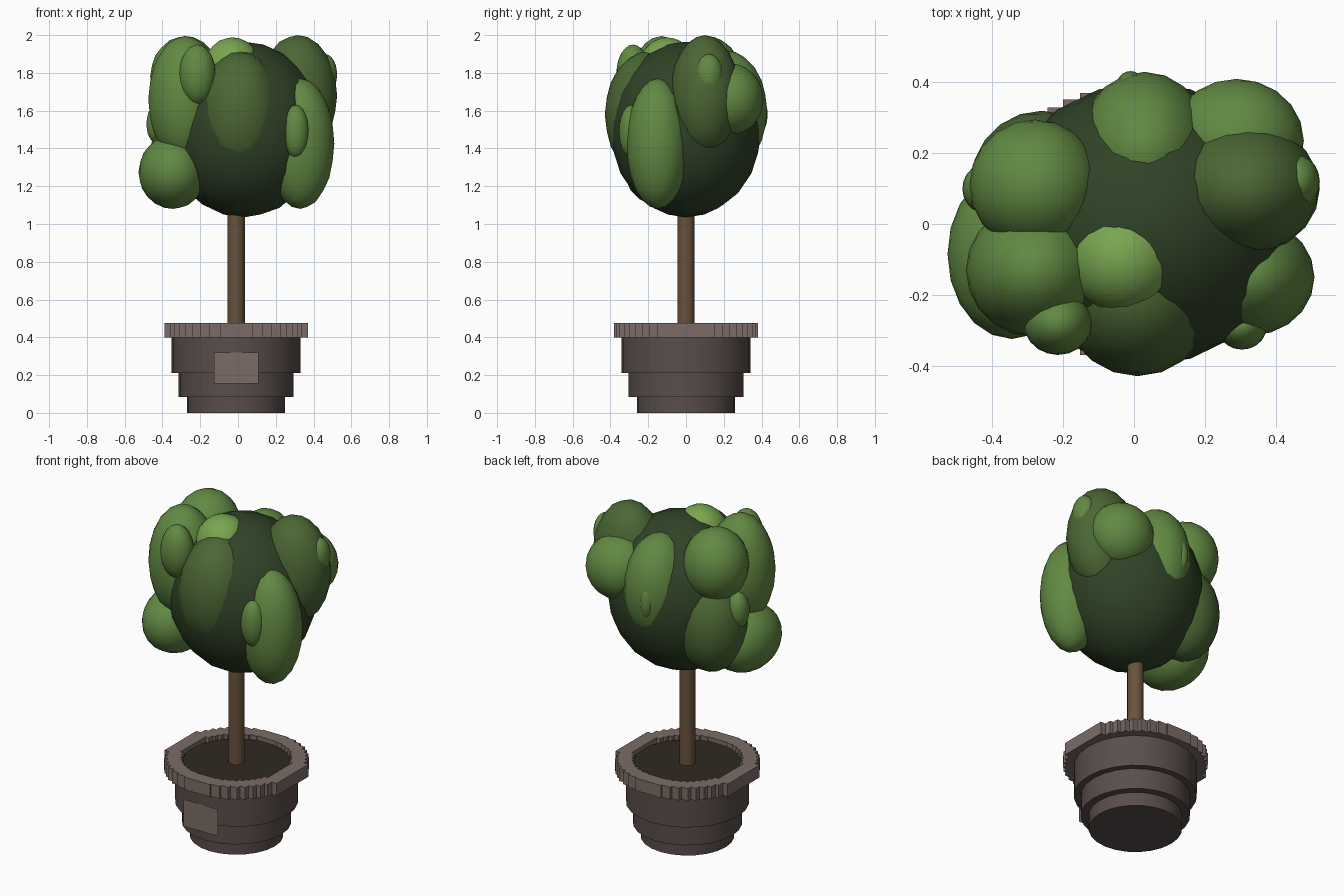
import bpy, bmesh, math

if "Cube" in bpy.data.objects:
    bpy.data.objects.remove(bpy.data.objects["Cube"])

CX = -0.01  # pot and trunk axis


def material(name, rgb):
    m = bpy.data.materials.new(name)
    m.diffuse_color = (*rgb, 1)
    m.use_nodes = True
    m.node_tree.nodes["Principled BSDF"].inputs["Base Color"].default_value = m.diffuse_color
    return m


CLAY = material("clay", (0.10, 0.075, 0.068))
RIM = material("rim_clay", (0.20, 0.15, 0.135))
SOIL = material("soil", (0.03, 0.022, 0.016))
BARK = material("bark", (0.14, 0.085, 0.045))
DEEP = material("leaf_deep", (0.03, 0.055, 0.02))
DARK = material("leaf_dark", (0.07, 0.135, 0.035))
MID = material("leaf_mid", (0.12, 0.25, 0.055))
BRIGHT = material("leaf_bright", (0.19, 0.38, 0.08))


def cylinder(name, r, z0, z1, mat, sides):
    bpy.ops.mesh.primitive_cylinder_add(vertices=sides, radius=r, depth=z1 - z0,
                                        location=(CX, 0, (z0 + z1) / 2))
    o = bpy.context.object
    o.name = name
    o.data.materials.append(mat)
    bpy.ops.object.shade_smooth_by_angle(angle=math.radians(35))


def blob(name, loc, radii, mat):
    bpy.ops.mesh.primitive_ico_sphere_add(subdivisions=3, radius=1, location=loc)
    o = bpy.context.object
    o.name = name
    o.scale = radii
    bpy.ops.object.transform_apply(location=False, rotation=False, scale=True)
    o.data.materials.append(mat)
    bpy.ops.object.shade_smooth()


def mesh_object(name, bm, mat):
    me = bpy.data.meshes.new(name)
    bmesh.ops.recalc_face_normals(bm, faces=bm.faces)
    bm.to_mesh(me)
    bm.free()
    me.materials.append(mat)
    o = bpy.data.objects.new(name, me)
    bpy.context.collection.objects.link(o)


# Stepped pot
cylinder("pot_base", 0.26, 0, 0.083, CLAY, 24)
cylinder("pot_middle", 0.304, 0.083, 0.21, CLAY, 24)
cylinder("pot_upper", 0.342, 0.21, 0.40, CLAY, 24)
cylinder("soil", 0.30, 0.40, 0.45, SOIL, 24)
cylinder("trunk", 0.046, 0.44, 1.25, BARK, 16)


# Rim: ring with a stair-stepped outline
def stair_outline():
    angles = [math.radians(a) for a in (0, 24, 31, 38, 45, 52, 60, 68, 77)]
    quad = []
    for i in range(len(angles) - 1):
        x, y = math.cos(angles[i]), math.sin(angles[i + 1])
        quad += [(x, y), (math.cos(angles[i + 1]), y)]
    quad[-1:] = [(math.cos(angles[-1]), quad[-1][1]), (math.cos(angles[-1]), 1)]
    top = quad + [(-x, y) for x, y in reversed(quad)]
    return top + [(-x, -y) for x, y in top]


bm = bmesh.new()
outline = stair_outline()
rings = [[bm.verts.new((CX + x * r, y * r, z)) for x, y in outline]
         for r, z in ((0.38, 0.40), (0.38, 0.476), (0.295, 0.476), (0.295, 0.40))]
n = len(outline)
for k in range(4):
    a, b = rings[k], rings[(k + 1) % 4]
    for i in range(n):
        j = (i + 1) % n
        bm.faces.new((a[i], a[j], b[j], b[i]))
mesh_object("pot_rim", bm, RIM)

# Flat blank label on the front
bm = bmesh.new()
bm.faces.new([bm.verts.new((CX + x, -0.346, z)) for x, z in
              ((-0.118, 0.155), (0.118, 0.155), (0.118, 0.32), (-0.118, 0.32))])
me_label = mesh_object("pot_label", bm, RIM)

# Crown: dark core with overlapping leaf clumps
CLUMPS = [
    ("crown_core", (0.03, 0, 1.5), (0.42, 0.40, 0.465), DEEP),
    ("clump_front", (0.01, -0.2, 1.58), (0.22, 0.23, 0.335), DARK),
    ("clump_left_front", (-0.28, -0.13, 1.66), (0.195, 0.19, 0.335), MID),
    ("clump_left_top", (-0.28, 0.11, 1.78), (0.185, 0.185, 0.215), MID),
    ("clump_left_low", (-0.345, -0.085, 1.275), (0.182, 0.24, 0.195), MID),
    ("clump_left_back", (-0.26, 0.12, 1.41), (0.2, 0.2, 0.28), DARK),
    ("tuft_left", (-0.42, 0.1, 1.53), (0.065, 0.07, 0.11), MID),
    ("clump_top", (-0.03, -0.1, 1.82), (0.155, 0.155, 0.168), BRIGHT),
    ("tuft_front_left", (-0.215, -0.28, 1.79), (0.097, 0.09, 0.16), MID),
    ("clump_right_top", (0.315, 0.1, 1.68), (0.21, 0.185, 0.32), DARK),
    ("tuft_right", (0.46, 0.12, 1.79), (0.065, 0.075, 0.11), MID),
    ("clump_right_back", (0.29, 0.235, 1.66), (0.19, 0.175, 0.19), MID),
    ("clump_back", (0.03, 0.21, 1.6), (0.19, 0.22, 0.32), MID),
    ("tuft_back", (-0.01, 0.39, 1.58), (0.04, 0.042, 0.1), MID),
    ("clump_right_low", (0.33, -0.15, 1.425), (0.18, 0.165, 0.345), MID),
    ("tuft_front_right", (0.305, -0.29, 1.49), (0.07, 0.065, 0.14), MID),
]
for c in CLUMPS:
    blob(*c)
